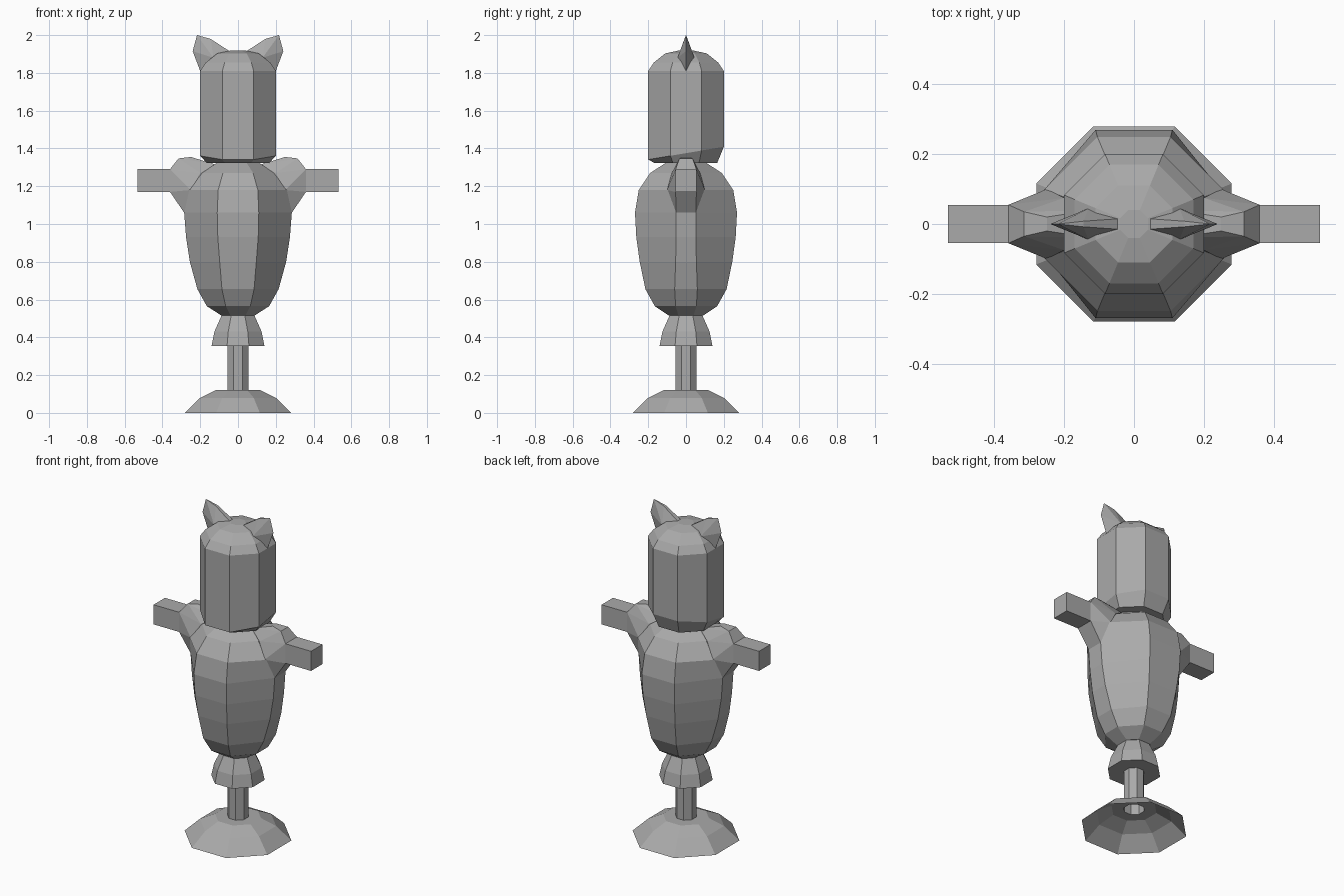
import bpy, bmesh, math

if "Cube" in bpy.data.objects:
    bpy.data.objects.remove(bpy.data.objects["Cube"])

grey = bpy.data.materials.new("plain grey")
grey.diffuse_color = (0.4, 0.4, 0.4, 1)
grey.use_nodes = True
grey.node_tree.nodes["Principled BSDF"].inputs["Base Color"].default_value = grey.diffuse_color
T = math.tan(math.pi / 8)


def finish(name, bm, recalc=True):
    if recalc:
        bmesh.ops.recalc_face_normals(bm, faces=bm.faces[:])
    me = bpy.data.meshes.new(name)
    bm.to_mesh(me)
    bm.free()
    me.materials.append(grey)
    ob = bpy.data.objects.new(name, me)
    bpy.context.collection.objects.link(ob)
    return ob


def ring(z, ax, ay=None, fw=None, sw=None, tilt=0):
    """Eight-sided ring: ax, ay reach along x and y; fw, sw half widths of front and side."""
    ay = ax if ay is None else ay
    fw = ax * T if fw is None else fw
    sw = ay * T if sw is None else sw
    pts = [(ax, -sw), (ax, sw), (fw, ay), (-fw, ay), (-ax, sw), (-ax, -sw), (-fw, -ay), (fw, -ay)]
    return [(x, y, z + tilt * y) for x, y in pts]


def loft(name, rings, caps=True):
    bm = bmesh.new()
    loops = [[bm.verts.new(p) for p in r] for r in rings]
    for a, b in zip(loops, loops[1:]):
        for i in range(8):
            j = (i + 1) % 8
            bm.faces.new((a[i], a[j], b[j], b[i]))
    if caps:
        bm.faces.new(loops[0][::-1])
        bm.faces.new(loops[-1])
    return finish(name, bm, caps)


def hull(name, pts, side):
    bm = bmesh.new()
    for x, y, z in pts:
        for s in ((1, -1) if y else (1,)):
            bm.verts.new((x * side, y * s, z))
    res = bmesh.ops.convex_hull(bm, input=bm.verts[:])
    loose = [v for v in bm.verts if not v.link_faces]
    bmesh.ops.delete(bm, geom=loose, context='VERTS')
    return finish(name, bm)


# Hollow foot running up into the tube post
loft("foot_and_post", [ring(0, 0.28), ring(0.08, 0.2), ring(0.12, 0.12),
                       ring(0.12, 0.055), ring(0.36, 0.055)], caps=False)

# Flared collar under the body
loft("collar", [ring(0.355, 0.14), ring(0.43, 0.125), ring(0.52, 0.085)])

# Vase-shaped body with narrow sides
loft("body", [
    ring(0.515, 0.087, 0.09, 0.04, 0.04),
    ring(0.565, 0.165, 0.165, 0.065, 0.055),
    ring(0.655, 0.215, 0.215, 0.085, 0.06),
    ring(0.80, 0.255, 0.245, 0.097, 0.055),
    ring(0.93, 0.275, 0.263, 0.107, 0.052),
    ring(1.06, 0.285, 0.27, 0.11, 0.052),
    ring(1.18, 0.26, 0.25, 0.105, 0.095),
    ring(1.27, 0.19, 0.19, 0.08, 0.075),
    ring(1.325, 0.11, 0.105, 0.045, 0.045),
])

# Head with a slanted jaw line and domed top
loft("head", [
    ring(1.322, 0.165), ring(1.375, 0.2, tilt=0.17), ring(1.81, 0.2),
    ring(1.855, 0.17), ring(1.903, 0.11), ring(1.918, 0.04),
])

shoulder = [(0.285, 0.052, 1.06), (0.25, 0.1, 1.18), (0.36, 0.055, 1.17),
            (0.36, 0.055, 1.29), (0.315, 0.035, 1.347), (0.25, 0.02, 1.355),
            (0.2, 0.075, 1.27), (0.12, 0.04, 1.315)]
arm = [(x, 0.055, z) for x in (0.35, 0.533) for z in (1.17, 1.29)]
ear = [(0.045, 0.015, 1.915), (0.13, 0.045, 1.88), (0.2, 0, 1.81),
       (0.24, 0, 1.915), (0.217, 0, 2.0), (0.145, 0.008, 1.98)]

# Paired parts
for side, label in ((-1, "left"), (1, "right")):
    hull(label + "_shoulder", shoulder, side)
    hull(label + "_arm", arm, side)
    hull(label + "_ear", ear, side)
